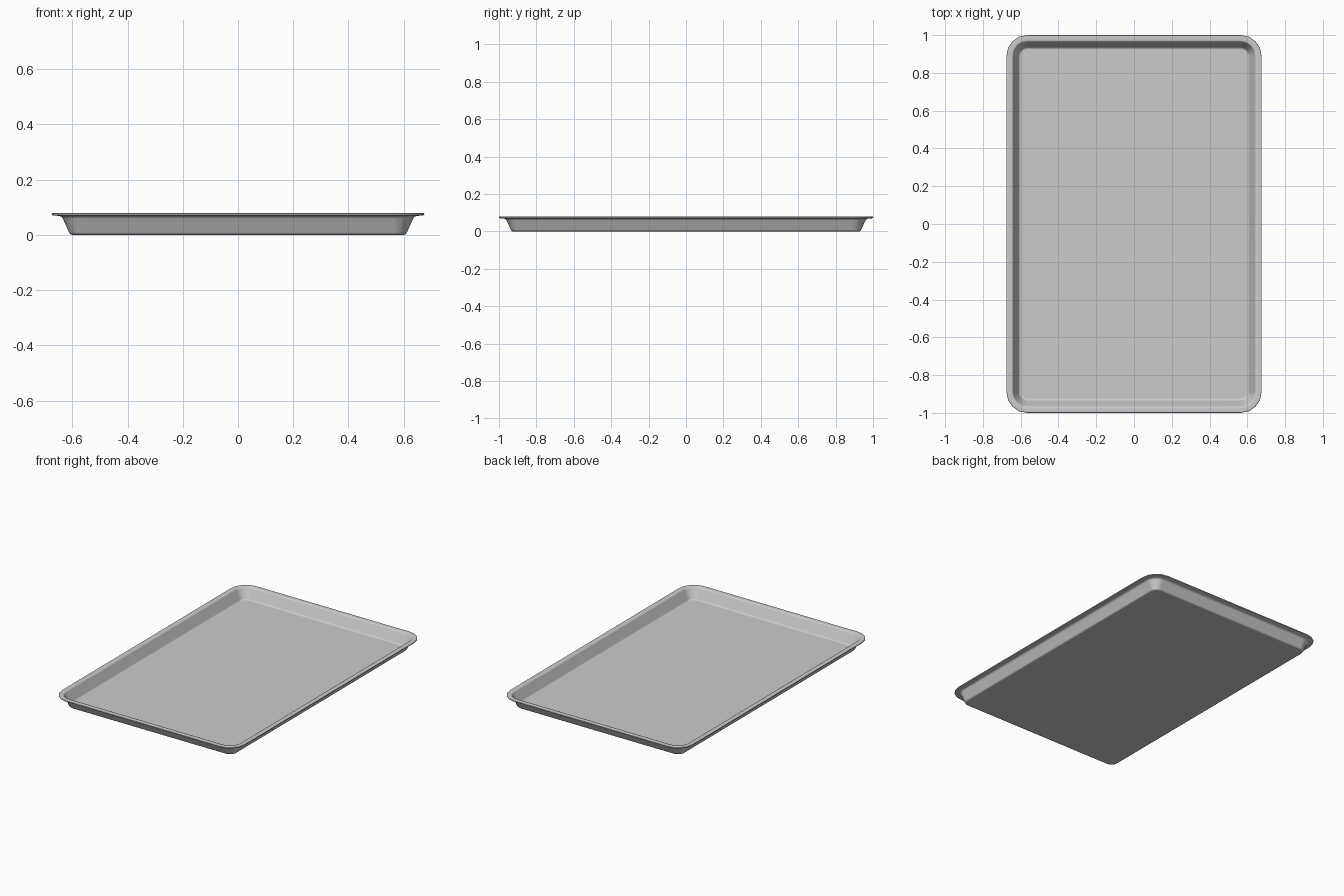
import bpy, bmesh, math

if "Cube" in bpy.data.objects:
    bpy.data.objects.remove(bpy.data.objects["Cube"], do_unlink=True)

HALF_X, HALF_Y, RADIUS, STEPS = 0.675, 1.0, 0.11, 4

# Brushed metal colour
metal = bpy.data.materials.new("light_grey_metal")
metal.use_nodes = True
colour = (0.6, 0.6, 0.6, 1)
metal.diffuse_color = colour
metal.node_tree.nodes["Principled BSDF"].inputs["Base Color"].default_value = colour


def rounded_ring(bm, inset, z):
    """Rounded rectangle of vertices, inset from the outer rim."""
    r = RADIUS - inset
    ring = []
    for i, (sx, sy) in enumerate([(1, 1), (-1, 1), (-1, -1), (1, -1)]):
        for s in range(STEPS + 1):
            a = math.pi / 2 * (i + s / STEPS)
            ring.append(bm.verts.new((sx * (HALF_X - RADIUS) + r * math.cos(a),
                                      sy * (HALF_Y - RADIUS) + r * math.sin(a), z)))
    return ring


# Cross-section (inset, height): floor, inner wall, rim, outer wall, underside
profile = [(0.078, 0.008), (0.069, 0.010), (0.064, 0.016),
           (0.036, 0.072), (0.033, 0.077), (0.027, 0.080),
           (0.005, 0.080), (0.001, 0.078), (0, 0.075), (0.001, 0.072), (0.005, 0.070),
           (0.027, 0.069), (0.035, 0.066), (0.040, 0.060),
           (0.063, 0.009), (0.067, 0.003), (0.075, 0)]

bm = bmesh.new()
rings = [rounded_ring(bm, d, z) for d, z in profile]
for a, b in zip(rings, rings[1:]):
    for k in range(len(a)):
        n = (k + 1) % len(a)
        bm.faces.new((a[k], a[n], b[n], b[k]))
bm.faces.new(rings[0])
bm.faces.new(rings[-1])
bmesh.ops.recalc_face_normals(bm, faces=bm.faces)

mesh = bpy.data.meshes.new("baking_tray")
bm.to_mesh(mesh)
bm.free()
mesh.materials.append(metal)
tray = bpy.data.objects.new("baking_tray", mesh)
bpy.context.collection.objects.link(tray)

# Smooth shading with flat floor and underside
bpy.ops.object.select_all(action='DESELECT')
tray.select_set(True)
bpy.context.view_layer.objects.active = tray
bpy.ops.object.shade_smooth_by_angle(angle=math.radians(40))
weighted = tray.modifiers.new("weighted_normals", 'WEIGHTED_NORMAL')
weighted.keep_sharp = True
